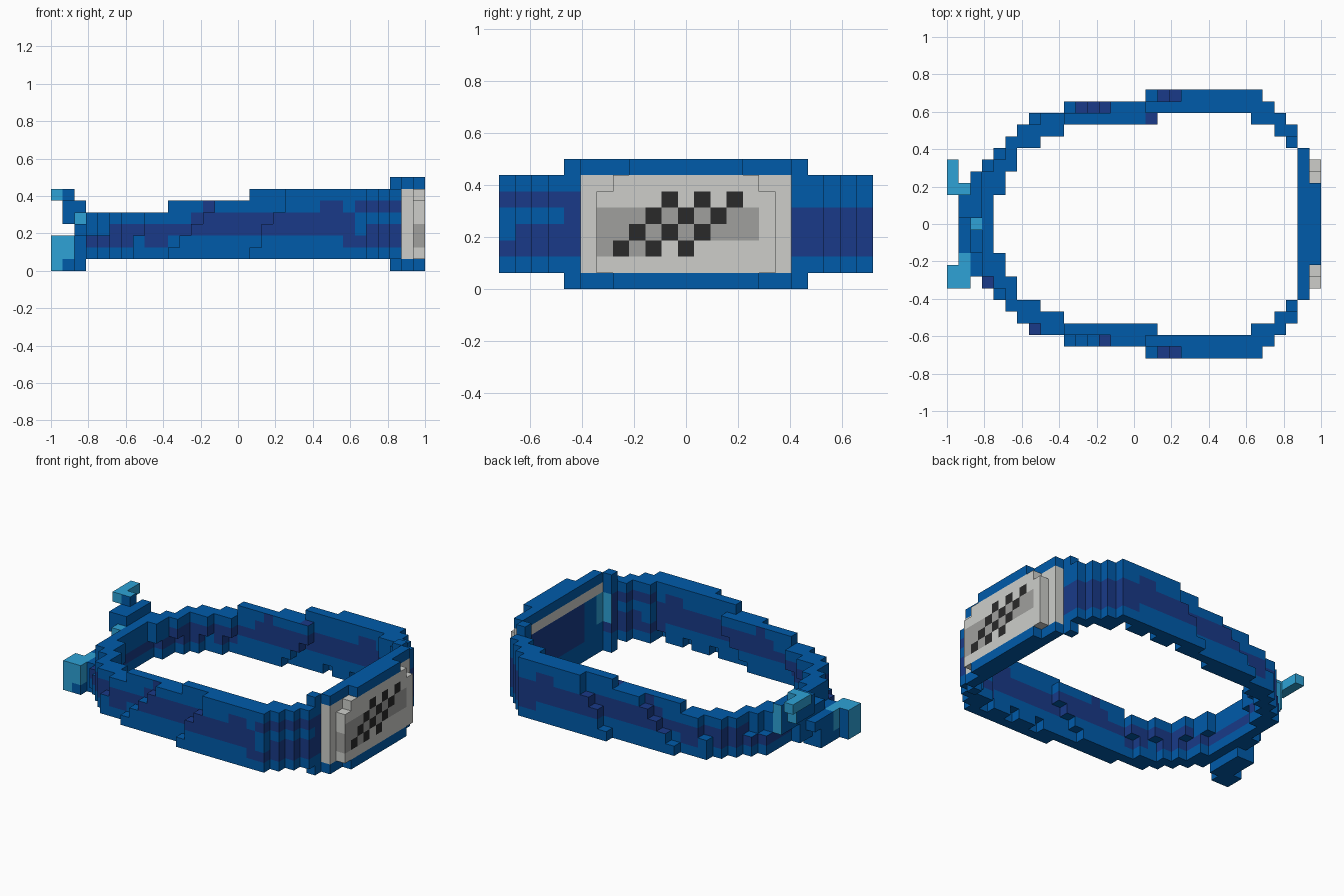
import bpy
import bmesh
from mathutils import Vector

if "Cube" in bpy.data.objects:
    bpy.data.objects.remove(bpy.data.objects["Cube"], do_unlink=True)

UNIT = 1 / 16
MID = 11  # middle row across the depth


# Materials
def linear(c):
    c /= 255
    return c / 12.92 if c <= 0.04045 else ((c + 0.055) / 1.055) ** 2.4


def material(name, *rgb):
    mat = bpy.data.materials.new(name)
    color = [linear(c) for c in rgb] + [1]
    mat.diffuse_color = color
    mat.use_nodes = True
    mat.node_tree.nodes["Principled BSDF"].inputs["Base Color"].default_value = color
    return mat


BLUE, NAVY, SKY, SILVER, GREY, BLACK = range(6)
MATERIALS = [
    material("cloth_blue", 0, 91, 170),
    material("navy", 25, 58, 136),
    material("sky_blue", 46, 162, 214),
    material("silver", 205, 206, 202),
    material("mid_grey", 160, 160, 158),
    material("black", 41, 41, 41),
]


def block(xs, ys, zs):
    """All cells of a box; each range includes both ends."""
    return {(i, j, k) for i in range(xs[0], xs[1] + 1)
            for j in range(ys[0], ys[1] + 1) for k in range(zs[0], zs[1] + 1)}


def centred(xs, reach, zs):
    return block(xs, (MID - reach, MID + reach), zs)


def both_sides(xs, near, far, zs):
    return (block(xs, (MID + near, MID + far), zs)
            | block(xs, (MID - far, MID - near), zs))


# Band: (first column, last column, inner offset, outer offset, top row)
RING = [(4, 4, 3, 6, 4), (5, 5, 5, 7, 4), (6, 6, 7, 8, 4), (7, 7, 7, 9, 4),
        (8, 9, 8, 9, 4), (10, 16, 9, 10, 5), (17, 17, 9, 9, 5),
        (17, 17, 10, 11, 6), (18, 25, 10, 11, 6), (26, 26, 9, 11, 6),
        (27, 27, 9, 10, 6), (28, 28, 8, 9, 6), (29, 29, 7, 8, 6)]
band = centred((3, 3), 5, (1, 4))
for first, last, near, far, top in RING:
    band |= both_sides((first, last), near, far, (1, top))

# The band leans inward: outer steps are cut above, inner steps below
# (column, offset, lowest row cut, highest row cut)
LEAN = [(3, 5, 3, 4), (4, 6, 3, 4), (7, 9, 3, 4),
        (10, 10, 2, 5), (11, 10, 3, 5), (12, 10, 4, 5), (13, 10, 5, 5),
        (17, 11, 2, 6), (18, 11, 4, 6), (19, 11, 5, 6),
        (4, 3, 1, 2), (5, 5, 1, 2), (7, 7, 1, 2), (9, 8, 1, 2),
        (15, 9, 1, 1), (16, 9, 1, 2), (17, 9, 1, 3)]
for column, offset, low, high in LEAN:
    band -= both_sides((column, column), offset, offset, (low, high))

# Notches along the lower inner edge
for column in range(19, 26, 3):
    band -= both_sides((column, column), 10, 10, (1, 1))


def band_color(cell, normal):
    i, j, k = cell
    m = abs(j - MID)
    if normal.z > 0.5:
        patch = (m == 11 and i in (18, 19)) or (m == 10 and i == 13)
        patch |= j > MID and (m, i) in ((10, 11), (10, 12), (9, 17))
        patch |= (i, j) in ((3, 6), (7, 2))
        return NAVY if patch else BLUE
    if normal.z < -0.5:
        return BLUE
    if (i, j) == (29, 4) and normal.y > 0.5 and 3 <= k <= 5:
        return SKY
    if j > MID and i >= 26:
        return NAVY if 2 <= k <= 4 else BLUE
    dark = {2: i >= 25 or (i <= 9 and i != 7),
            3: i >= 5 and i != 26,
            4: 12 <= i <= 25 or (i == 29 and j == 4),
            5: i in (13, 23, 24) or i >= 26}
    return NAVY if dark.get(k) else BLUE


# Rims above and below the plate
rims = set()
for row, reach in ((0, 4), (7, 3)):
    rims |= centred((30, 30), 6, (row, row))
    rims |= centred((31, 31), reach, (row, row))
    rims |= both_sides((29, 29), 7, 7, (row, row))

# Metal plate with a raised face
plate = (centred((30, 30), 6, (1, 6)) | centred((31, 31), 5, (1, 5))
         | centred((31, 31), 4, (6, 6)))


def plate_color(cell, normal):
    i, j, k = cell
    if normal.x < -0.5:
        if j == 5 and 3 <= k <= 5:
            return SKY
        if k == 6:
            return SILVER
        return NAVY if k >= 2 and j > 7 else BLUE
    if i == 31:
        dot = j - k - 5
        if normal.x > 0.5 and 2 <= k <= 5 and dot in (0, 2, 4):
            return BLACK
        if (k in (3, 4) and 6 <= j <= 15) or (k == 2 and 6 <= j <= 8):
            return GREY if normal.x > 0.5 or k < 4 else SILVER
    return SILVER


# Knot and the two loose cloth ends
knot = block((2, 2), (9, 12), (1, 3)) | {(1, MID, 2), (2, MID, 4)}
upper_tail = (block((0, 0), (14, 16), (6, 6)) | block((1, 1), (14, 14), (6, 6))
              | block((1, 1), (12, 14), (4, 5)) | block((2, 2), (12, 15), (4, 5))
              | block((2, 2), (13, 15), (3, 3)))
lower_tail = (block((0, 0), (6, 7), (0, 2)) | block((1, 1), (6, 10), (0, 2))
              | block((2, 2), (7, 10), (0, 2))) - knot


def knot_color(cell, normal):
    return SKY if cell[2] == 4 else BLUE


def upper_tail_color(cell, normal):
    if cell[0] == 0 or normal.y > 0.5 or (cell == (1, 14, 6) and normal.z > 0.5):
        return SKY
    return BLUE


def lower_tail_color(cell, normal):
    i, j, k = cell
    if normal.z < -0.5 or normal.y > 0.5 or (k == 0 and i == 1):
        return BLUE
    return SKY if i < 2 and j < 9 else BLUE


# Each part keeps only the cell sides that face open air
PARTS = [("headband", band, band_color),
         ("plate_rims", rims, lambda cell, normal: BLUE),
         ("metal_plate", plate, plate_color),
         ("knot", knot, knot_color),
         ("upper_tail", upper_tail, upper_tail_color),
         ("lower_tail", lower_tail, lower_tail_color)]
solid = set().union(*(cells for _, cells, _ in PARTS))
AXES = [Vector((1, 0, 0)), Vector((0, 1, 0)), Vector((0, 0, 1))]


def build(name, cells, color):
    bm = bmesh.new()
    for cell in sorted(cells):
        centre = Vector((cell[0] - 15.5, cell[1] - MID, cell[2] + 0.5))
        for a in range(3):
            for sign in (1, -1):
                normal = AXES[a] * sign
                if tuple(int(c + n) for c, n in zip(cell, normal)) in solid:
                    continue
                u, v = AXES[(a + 1) % 3], AXES[(a + 2) % 3] * sign
                corners = [normal - u - v, normal + u - v,
                           normal + u + v, normal - u + v]
                face = bm.faces.new(
                    [bm.verts.new((centre + c / 2) * UNIT) for c in corners])
                face.material_index = color(cell, normal)
    bmesh.ops.remove_doubles(bm, verts=bm.verts, dist=UNIT / 100)
    mesh = bpy.data.meshes.new(name)
    bm.to_mesh(mesh)
    bm.free()
    for mat in MATERIALS:
        mesh.materials.append(mat)
    bpy.context.collection.objects.link(bpy.data.objects.new(name, mesh))


for part in PARTS:
    build(*part)
